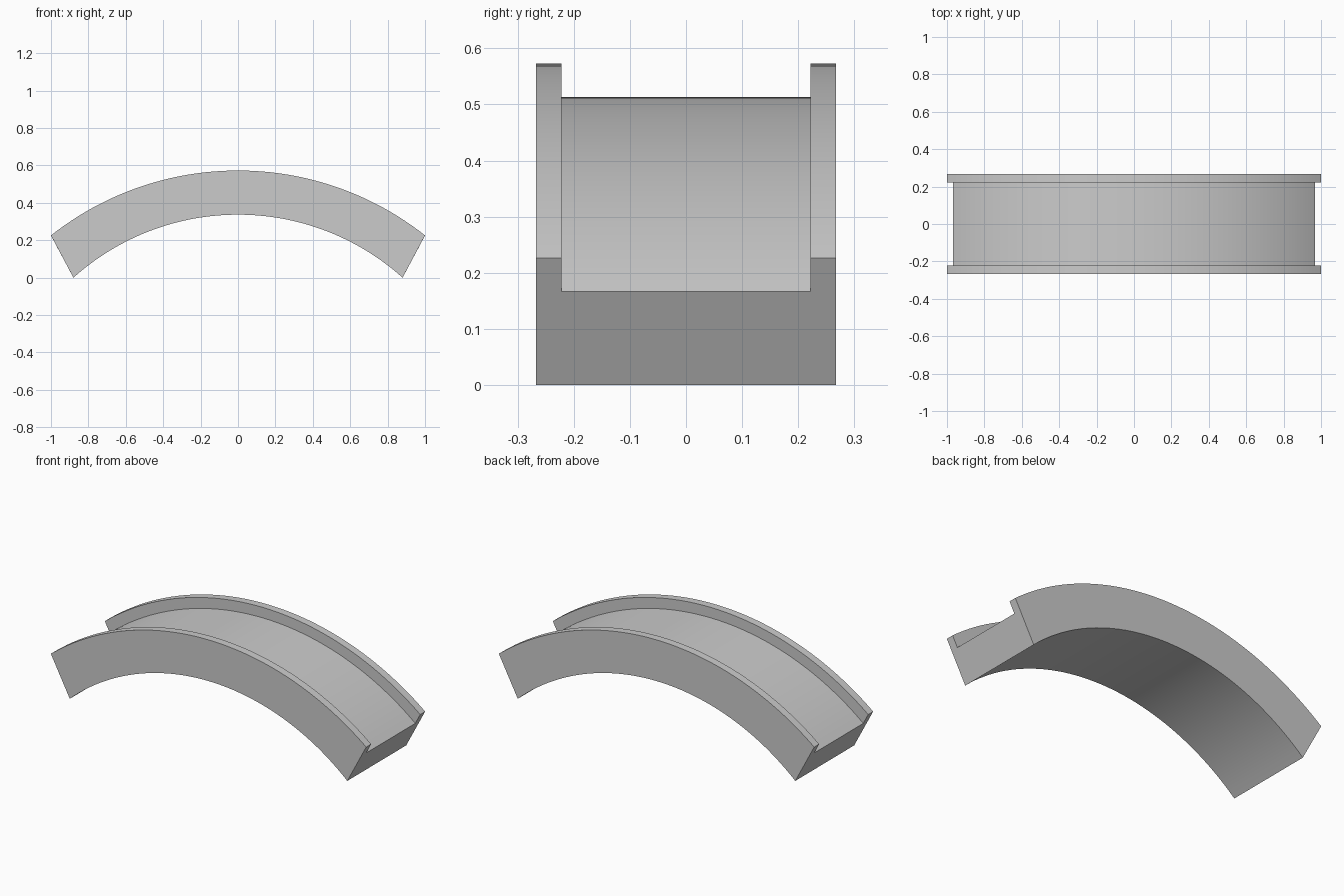
import bpy, bmesh, math

if "Cube" in bpy.data.objects:
    bpy.data.objects.remove(bpy.data.objects["Cube"])

SEGMENTS = 48
HALF_WIDTH, FLOOR_HALF = 0.267, 0.222


def arc(half_chord, end_z, top_z):
    """Points of a circular arc through both ends and its crown."""
    rise = top_z - end_z
    radius = (half_chord ** 2 + rise ** 2) / (2 * rise)
    limit = math.asin(half_chord / radius)
    angles = [limit * (2 * i / SEGMENTS - 1) for i in range(SEGMENTS + 1)]
    return [(radius * math.sin(a), top_z - radius + radius * math.cos(a)) for a in angles]


# Three arcs: underside, channel floor and flange tops
under = arc(0.88, 0.0, 0.337)
floor = arc(0.969, 0.167, 0.513)
rim = arc(1.0, 0.226, 0.573)

# U-shaped cross-section as (arc, y), swept along the arcs
section = [(under, -HALF_WIDTH), (under, HALF_WIDTH),
           (rim, HALF_WIDTH), (rim, FLOOR_HALF),
           (floor, FLOOR_HALF), (floor, -FLOOR_HALF),
           (rim, -FLOOR_HALF), (rim, -HALF_WIDTH)]

bm = bmesh.new()
rings = [[bm.verts.new((a[i][0], y, a[i][1])) for a, y in section]
         for i in range(SEGMENTS + 1)]
for r0, r1 in zip(rings, rings[1:]):
    for j in range(len(section)):
        k = (j + 1) % len(section)
        bm.faces.new((r0[j], r0[k], r1[k], r1[j]))

# Flat end faces
bm.faces.new(rings[0])
bm.faces.new(rings[-1])
bmesh.ops.recalc_face_normals(bm, faces=bm.faces)

mesh = bpy.data.meshes.new("curved_channel")
bm.to_mesh(mesh)
bm.free()
channel = bpy.data.objects.new("curved_channel", mesh)
bpy.context.collection.objects.link(channel)

# Smooth curved faces, sharp corners
bpy.context.view_layer.objects.active = channel
channel.select_set(True)
bpy.ops.object.shade_smooth_by_angle(angle=math.radians(30))
